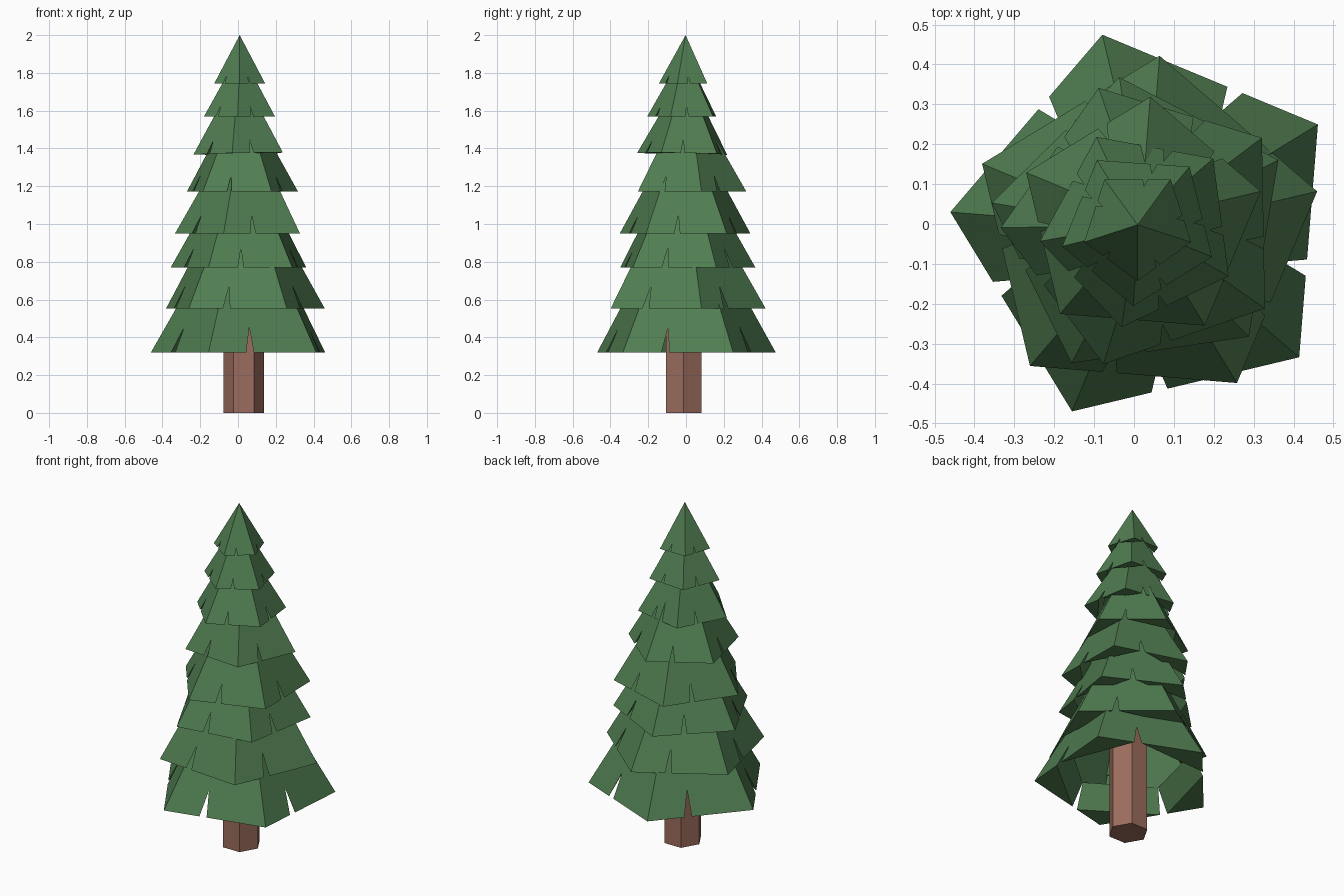
import bpy, math
from mathutils import Vector, Matrix

if "Cube" in bpy.data.objects:
    bpy.data.objects.remove(bpy.data.objects["Cube"])


def material(name, rgb):
    m = bpy.data.materials.new(name)
    m.diffuse_color = (*rgb, 1)
    m.use_nodes = True
    m.node_tree.nodes["Principled BSDF"].inputs["Base Color"].default_value = m.diffuse_color
    return m


NEEDLES = material("needle_green", (0.08, 0.205, 0.082))
BARK = material("bark_brown", (0.33, 0.152, 0.11))


def add_mesh(name, verts, faces, mat):
    me = bpy.data.meshes.new(name)
    me.from_pydata([tuple(v) for v in verts], [], faces)
    me.materials.append(mat)
    me.update()
    ob = bpy.data.objects.new(name, me)
    bpy.context.collection.objects.link(ob)
    return ob


def branch_tier(name, cx, cy, z, r, phase, height, tilt=(0, 0)):
    """Five-sided cone with a slit in every side and solid, flat-bottomed corner flaps."""
    base = Vector((cx, cy, z))
    apex = Vector((0, 0, height))
    corners = [Vector((r * math.cos(math.radians(phase + 72 * k)),
                       r * math.sin(math.radians(phase + 72 * k)), 0)) for k in range(5)]
    verts, faces = [apex], []
    for k in range(5):
        a, b = corners[k], corners[(k + 1) % 5]
        tip = a.lerp(b, 0.385).lerp(apex, 0.152)
        verts += [a, a.lerp(b, 0.35), tip, a.lerp(b, 0.42)]
    for k in range(5):
        i = 1 + 4 * k
        prev = 1 + 4 * ((k - 1) % 5)
        nxt = 1 + 4 * ((k + 1) % 5)
        faces.append((0, i, i + 1, i + 2, i + 3, nxt))           # outer side
        faces.append((i, prev + 3, i + 1))                       # flap underside
        faces.append((i + 1, prev + 3, prev + 2, i + 2))         # flap inner wall
    rot = Matrix.Rotation(tilt[0], 3, 'X') @ Matrix.Rotation(tilt[1], 3, 'Y')
    return add_mesh(name, [base + rot @ v for v in verts], faces, NEEDLES)


# Trunk: straight hexagonal post
bpy.ops.mesh.primitive_cylinder_add(vertices=6, radius=0.108, depth=0.85,
                                    location=(0.030, -0.012, 0.425),
                                    rotation=(0, 0, math.radians(30)))
trunk = bpy.context.object
trunk.name = "trunk"
trunk.data.materials.append(BARK)

# Branch tiers, bottom to top: centre x, centre y, rim z, radius, rotation
tiers = [
    (0.036, -0.010, 0.321, 0.498, 31.4),
    (0.028, -0.020, 0.553, 0.443, 13.3),
    (0.020, -0.010, 0.769, 0.382, 26.5),
    (0.030, -0.003, 0.949, 0.364, 37.0),
    (0.016, 0.010, 1.172, 0.310, 13.4),
    (0.015, -0.010, 1.372, 0.253, 43.5),
    (0.012, -0.008, 1.569, 0.198, 50.0),
    (0.009, -0.002, 1.745, 0.141, 54.0),
]
for n, (cx, cy, z, r, phase) in enumerate(tiers):
    top = n == len(tiers) - 1
    branch_tier(f"branch_tier_{n + 1}", cx, cy, z, r, phase,
                2.0 - z if top else 1.75 * r,
                (-0.02, -0.02) if n == 5 else (0, 0))
